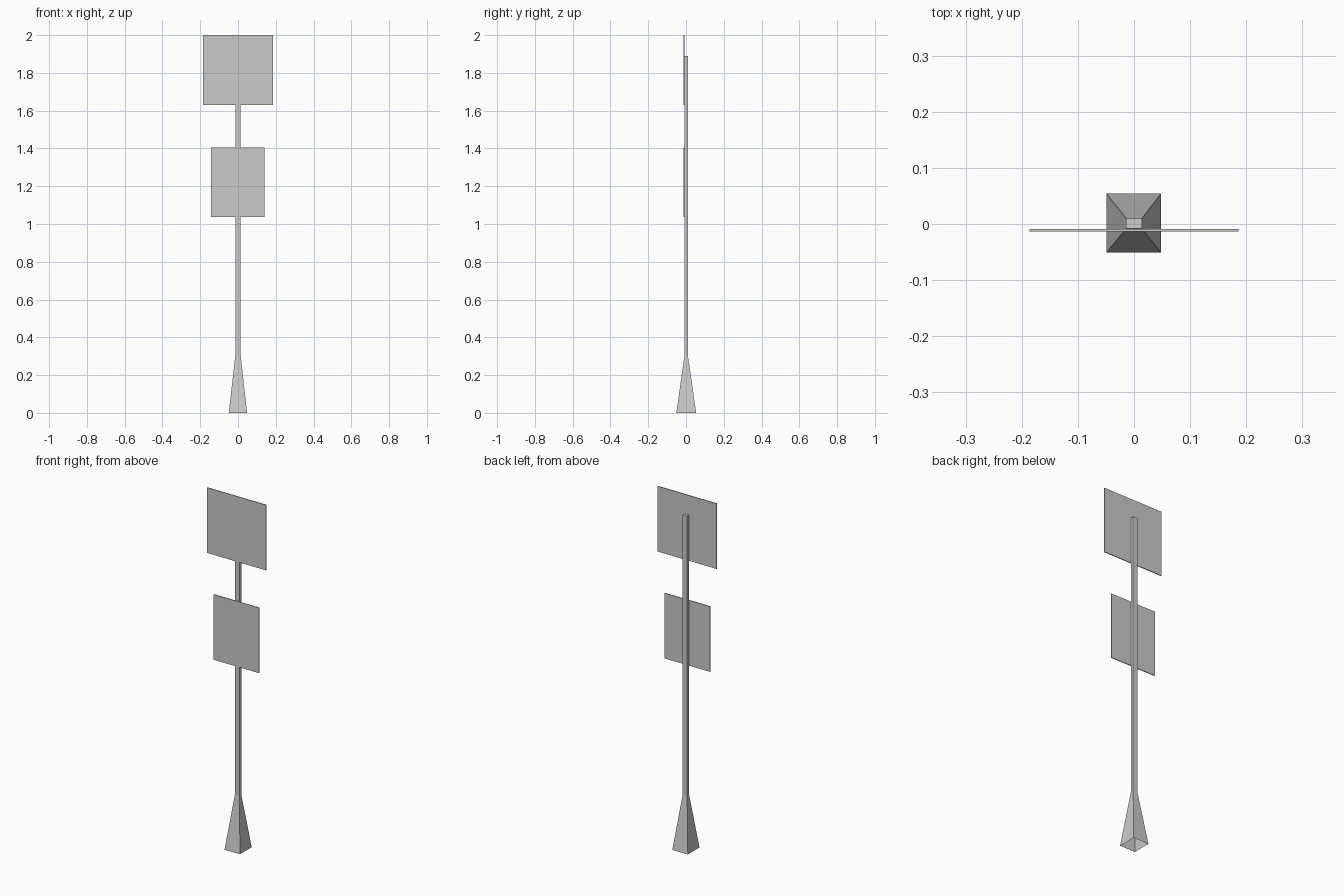
import bpy, bmesh

if "Cube" in bpy.data.objects:
    bpy.data.objects.remove(bpy.data.objects["Cube"])


def loft(name, sections, cap_bottom=True):
    """Stack rectangles (x0, x1, y0, y1, z) into one flat-faced object."""
    bm = bmesh.new()
    rings = [[bm.verts.new(p) for p in ((x0, y0, z), (x1, y0, z), (x1, y1, z), (x0, y1, z))]
             for x0, x1, y0, y1, z in sections]
    for low, high in zip(rings, rings[1:]):
        for i in range(4):
            j = (i + 1) % 4
            bm.faces.new((low[i], low[j], high[j], high[i]))
    bm.faces.new(rings[-1])
    if cap_bottom:
        bm.faces.new(rings[0][::-1])
    mesh = bpy.data.meshes.new(name)
    bm.to_mesh(mesh)
    bm.free()
    obj = bpy.data.objects.new(name, mesh)
    bpy.context.collection.objects.link(obj)
    return obj


# Square post with a flared foot, open underneath
post = (-0.014, 0.014, -0.008, 0.01)
loft("sign_post", [(-0.049, 0.048, -0.051, 0.054, 0.0),
                   (*post, 0.305),
                   (*post, 1.89)], cap_bottom=False)

# Two thin sign plates on the front of the post
for name, x0, x1, z0, z1 in (("upper_sign_plate", -0.186, 0.186, 1.63, 2.0),
                             ("lower_sign_plate", -0.143, 0.141, 1.036, 1.406)):
    plate = (x0, x1, -0.013, -0.0085)
    loft(name, [(*plate, z0), (*plate, z1)])
